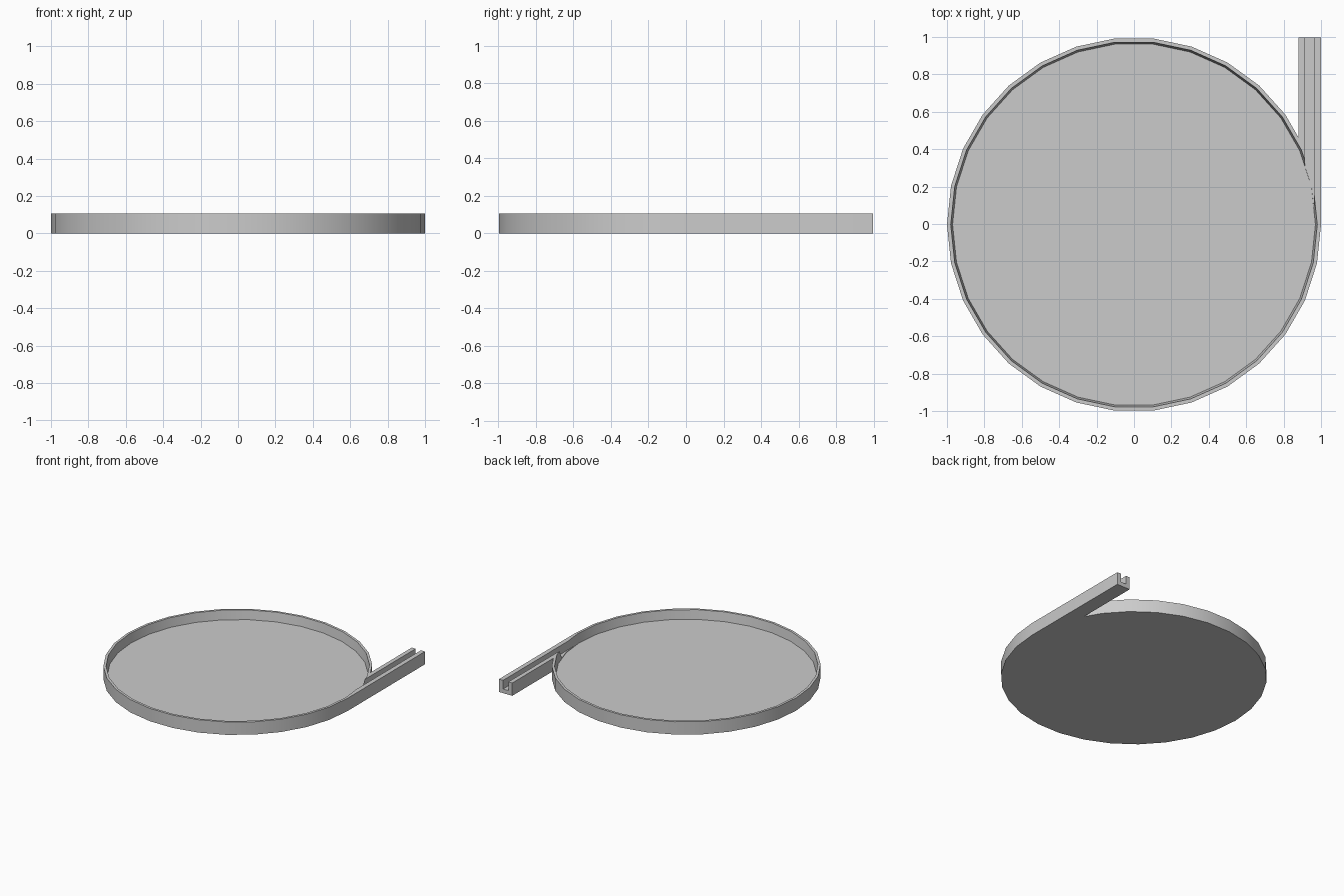
import bpy, bmesh, math
from mathutils import Vector

if "Cube" in bpy.data.objects:
    bpy.data.objects.remove(bpy.data.objects["Cube"], do_unlink=True)

SIDES = 30
HEIGHT = 0.105
FLOOR = 0.03
SHIFT_Y = -0.003
SPOUT_IN, SPOUT_OUT, SPOUT_END = 0.88, 1.0, 1.0

grey = bpy.data.materials.new("light grey")
grey.use_nodes = True
colour = (0.6, 0.6, 0.6, 1)
grey.diffuse_color = colour
grey.node_tree.nodes["Principled BSDF"].inputs["Base Color"].default_value = colour


def ring(radius):
    """Corner points of a regular polygon, counter-clockwise from +x."""
    steps = [math.tau * i / SIDES for i in range(SIDES)]
    return [(radius * math.cos(a), radius * math.sin(a)) for a in steps]


def loft(name, low, high, z0, z1):
    """Closed solid between two outlines with the same number of points."""
    bm = bmesh.new()
    a = [bm.verts.new((x, y + SHIFT_Y, z0)) for x, y in low]
    b = [bm.verts.new((x, y + SHIFT_Y, z1)) for x, y in high]
    n = len(a)
    bm.faces.new(a[::-1])
    bm.faces.new(b)
    for i in range(n):
        j = (i + 1) % n
        bm.faces.new((a[i], a[j], b[j], b[i]))
    mesh = bpy.data.meshes.new(name)
    bm.to_mesh(mesh)
    bm.free()
    mesh.materials.append(grey)
    obj = bpy.data.objects.new(name, mesh)
    bpy.context.collection.objects.link(obj)
    return obj


def cut(target, cutter):
    """Subtract the cutter from the target, then remove the cutter."""
    cutter.hide_render = True
    mod = target.modifiers.new("cut", "BOOLEAN")
    mod.operation = "DIFFERENCE"
    mod.solver = "EXACT"
    mod.object = cutter
    bpy.ops.object.modifier_apply(modifier=mod.name)
    bpy.data.objects.remove(cutter, do_unlink=True)


# Tray body: a round outline running straight into a tangent spout
circle = ring(1.0)
p, q = Vector(circle[2]), Vector(circle[3])
joint = p.lerp(q, (p.x - SPOUT_IN) / (p.x - q.x))
outline = [circle[0], (SPOUT_OUT, SPOUT_END), (SPOUT_IN, SPOUT_END), tuple(joint)]
outline += circle[3:]
tray = loft("tray_with_spout", outline, outline, 0, HEIGHT)
bpy.context.view_layer.objects.active = tray
tray.select_set(True)

# Round basin with slightly sloping walls, continued above the rim
slope = 0.01 / (HEIGHT - FLOOR)
top = HEIGHT + 0.05
cut(tray, loft("basin_cutter", ring(0.97), ring(0.97 + slope * (top - FLOOR)), FLOOR, top))

# Pouring groove along the spout, opening into the basin
groove = [(0.915, 0.05), (0.963, 0.05), (0.963, 1.1), (0.915, 1.1)]
cut(tray, loft("groove_cutter", groove, groove, FLOOR + 0.004, top))

bpy.ops.object.shade_smooth_by_angle(angle=math.radians(30))
